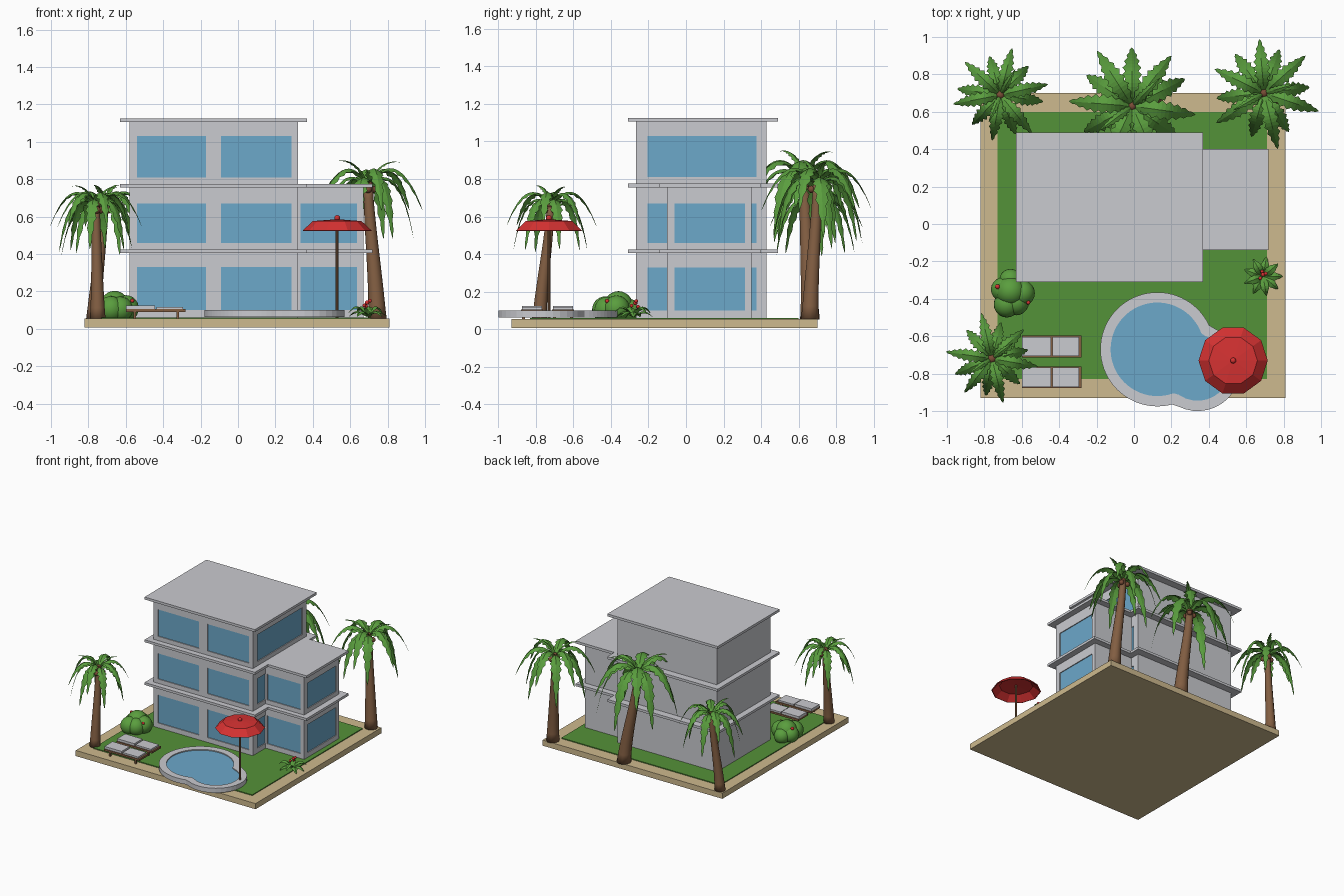
import bpy, bmesh, math, random
from mathutils import Vector, Matrix

if "Cube" in bpy.data.objects:
    bpy.data.objects.remove(bpy.data.objects["Cube"])

random.seed(4)


def mat(name, r, g, b):
    m = bpy.data.materials.new(name)
    lin = [((c / 255 + 0.055) / 1.055) ** 2.4 for c in (r, g, b)]
    m.diffuse_color = (*lin, 1)
    m.use_nodes = True
    m.node_tree.nodes["Principled BSDF"].inputs["Base Color"].default_value = m.diffuse_color
    return m


WALL = mat("pale_grey", 202, 203, 208)
GLASS = mat("pool_blue", 108, 168, 202)
GRASS = mat("lawn_green", 84, 146, 56)
LEAF = mat("leaf_green", 90, 158, 62)
TAN = mat("sand", 206, 186, 142)
WOOD = mat("bark_brown", 130, 94, 66)
NUT = mat("nut_brown", 122, 76, 54)
RED = mat("red", 214, 50, 50)


def finish(name, bm, material, smooth=False, fix=True):
    if fix:
        bmesh.ops.recalc_face_normals(bm, faces=bm.faces)
    me = bpy.data.meshes.new(name)
    bm.to_mesh(me)
    bm.free()
    for p in me.polygons:
        p.use_smooth = smooth
    me.materials.append(material)
    ob = bpy.data.objects.new(name, me)
    bpy.context.scene.collection.objects.link(ob)
    return ob


def add_box(bm, x0, x1, y0, y1, z0, z1):
    m = Matrix.Translation(((x0 + x1) / 2, (y0 + y1) / 2, (z0 + z1) / 2))
    m = m @ Matrix.Diagonal((x1 - x0, y1 - y0, z1 - z0, 1))
    bmesh.ops.create_cube(bm, size=1, matrix=m)


def boxes(name, material, *dims):
    bm = bmesh.new()
    for d in dims:
        add_box(bm, *d)
    return finish(name, bm, material)


def balls(name, material, items, sub=2):
    bm = bmesh.new()
    for x, y, z, r in items:
        bmesh.ops.create_icosphere(bm, subdivisions=sub, radius=r,
                                   matrix=Matrix.Translation((x, y, z)))
    return finish(name, bm, material, True)


def loft(bm, rings, cap=True):
    """Skin closed rings of equal length."""
    vs = [[bm.verts.new(p) for p in ring] for ring in rings]
    n = len(vs[0])
    for a, b in zip(vs, vs[1:]):
        for i in range(n):
            bm.faces.new((a[i], a[(i + 1) % n], b[(i + 1) % n], b[i]))
    if cap:
        bm.faces.new(vs[0][::-1])
        bm.faces.new(vs[-1])


def ring(x, y, z, r, n):
    return [(x + r * math.cos(math.tau * i / n), y + r * math.sin(math.tau * i / n), z)
            for i in range(n)]


# ground plate and lawn
boxes("base_plate", TAN, (-0.82, 0.81, -0.93, 0.70, 0.008, 0.054))
boxes("lawn", GRASS, (-0.73, 0.71, -0.83, 0.60, 0.05, 0.061))

# house: two wall blocks with recessed windows
FLOORS = [(0.10, 0.33), (0.46, 0.67), (0.81, 1.03)]
DEEP = 0.012


def house_block(name, dims, front, side, floors):
    body = boxes(name, WALL, dims)
    yf, xr = dims[2], dims[1]
    cuts, panes = [], []
    for z0, z1 in floors:
        for x0, x1 in front:
            cuts.append((x0, x1, yf - 0.05, yf + DEEP, z0, z1))
            panes.append((x0, x1, yf + DEEP - 0.005, yf + DEEP + 0.002, z0, z1))
        cuts.append((xr - DEEP, xr + 0.05, *side, z0, z1))
        panes.append((xr - DEEP - 0.002, xr - DEEP + 0.005, *side, z0, z1))
    cutter = boxes(name + "_cutter", WALL, *cuts)
    cutter.hide_render = True
    mod = body.modifiers.new("windows", 'BOOLEAN')
    mod.operation, mod.object, mod.solver = 'DIFFERENCE', cutter, 'EXACT'
    bpy.context.view_layer.objects.active = body
    bpy.ops.object.modifier_apply(modifier=mod.name)
    bpy.data.objects.remove(cutter)
    boxes(name + "_windows", GLASS, *panes)


house_block("main_walls", (-0.58, 0.32, -0.265, 0.43, 0.055, 1.11),
            [(-0.54, -0.17), (-0.09, 0.285)], (-0.205, 0.375), FLOORS)
house_block("wing_walls", (0.30, 0.67, -0.10, 0.35, 0.055, 0.76),
            [(0.335, 0.635)], (-0.06, 0.315), FLOORS[:2])

# floor slabs and roofs
slabs = [(-0.63, 0.37, -0.31, 0.49, 1.105, 1.125)]
for z in (0.405, 0.755):
    slabs += [(-0.63, 0.37, -0.31, 0.49, z, z + 0.02), (0.37, 0.72, -0.14, 0.40, z, z + 0.02)]
boxes("floor_slabs", WALL, *slabs)


# pool: outline of two joined circles, seen from the big circle's centre
def pool_outline(shrink, z, n=72):
    cx, cy, dx, dy = 0.125, -0.67, 0.215, -0.10
    big, small = 0.305 - shrink, 0.23 - shrink
    pts = []
    for i in range(n):
        a = math.tau * i / n
        u = dx * math.cos(a) + dy * math.sin(a)
        disc = u * u - (dx * dx + dy * dy) + small * small
        r = max(big, u + math.sqrt(disc)) if disc > 0 else big
        pts.append((cx + r * math.cos(a), cy + r * math.sin(a), z))
    return pts


bm = bmesh.new()
loft(bm, [pool_outline(0, 0.062), pool_outline(0, 0.10),
          pool_outline(0.055, 0.10), pool_outline(0.055, 0.062), pool_outline(0, 0.062)], False)
bmesh.ops.remove_doubles(bm, verts=bm.verts, dist=1e-5)
finish("pool_rim", bm, WALL)
bm = bmesh.new()
loft(bm, [pool_outline(0.053, 0.062), pool_outline(0.053, 0.092)])
finish("pool_water", bm, GLASS)

# parasol
UX, UY = 0.53, -0.73
bm = bmesh.new()
loft(bm, [ring(UX, UY, z, r, 10) for r, z in
          [(0.004, 0.572), (0.125, 0.565), (0.178, 0.522), (0.185, 0.525),
           (0.13, 0.576), (0.004, 0.586)]])
finish("parasol_canopy", bm, RED)
bm = bmesh.new()
loft(bm, [ring(UX, UY, z, 0.008, 8) for z in (0.055, 0.58)])
finish("parasol_pole", bm, WOOD)
balls("parasol_knob", RED, [(UX, UY, 0.592, 0.016)])

# sun loungers
for i, y in enumerate((-0.655, -0.82)):
    legs = [(x, x + 0.015, y + s - 0.007, y + s + 0.007, 0.055, 0.095)
            for x in (-0.56, -0.33) for s in (-0.045, 0.045)]
    boxes(f"lounger_frame_{i}", WOOD, (-0.60, -0.28, y - 0.058, y + 0.058, 0.09, 0.105), *legs)
    boxes(f"lounger_cushions_{i}", WALL, (-0.60, -0.445, y - 0.052, y + 0.052, 0.104, 0.124),
          (-0.435, -0.295, y - 0.052, y + 0.052, 0.104, 0.118))

# round bush with berries
balls("bush", LEAF, [(-0.66, -0.36, 0.125, 0.078), (-0.60, -0.37, 0.11, 0.07),
                     (-0.68, -0.43, 0.105, 0.07), (-0.70, -0.35, 0.105, 0.065),
                     (-0.63, -0.42, 0.105, 0.068), (-0.66, -0.30, 0.10, 0.06)], 3)
balls("bush_berries", RED, [(-0.73, -0.335, 0.165, 0.013), (-0.565, -0.42, 0.15, 0.011)])


# one arched, folded leaf with a toothed edge
def leaf(bm, origin, ang, ctrl, end, half, n=16, tooth=0.66):
    out = Vector((math.cos(ang), math.sin(ang), 0))
    side = Vector((-math.sin(ang), math.cos(ang), 0))
    up = Vector((0, 0, 1))
    rows = []
    for i in range(n + 1):
        t = i / n
        r = 2 * t * (1 - t) * ctrl[0] + t * t * end[0]
        z = 2 * t * (1 - t) * ctrl[1] + t * t * end[1]
        mid = Vector(origin) + out * r + up * z
        w = half * (0.08 + 0.92 * math.sin(math.pi * min(1, t) ** 0.85)) * (1 if i % 2 else tooth)
        if i == n:
            w = 0.001
        rows.append([bm.verts.new(p) for p in
                     (mid + side * w - up * w * 0.45, mid, mid - side * w - up * w * 0.45)])
    for a, b in zip(rows, rows[1:]):
        for k in (0, 1):
            bm.faces.new((a[k], b[k], b[k + 1], a[k + 1]))


# palms: curved trunk, nuts and three tiers of fronds
def palm(name, base, top, h, L, r0, turn):
    bm = bmesh.new()
    rings = []
    for i in range(11):
        t = i / 10
        s = t * t * (3 - 2 * t) * 0.5 + t * 0.5
        r = r0 * (1 - 0.5 * t ** 0.7)
        rings.append(ring(base[0] + (top[0] - base[0]) * s, base[1] + (top[1] - base[1]) * s,
                          0.052 + (h - 0.052) * t, r, 10))
    loft(bm, rings)
    finish(name + "_trunk", bm, WOOD, True)
    nuts = [(top[0] + 0.032 * math.cos(a), top[1] + 0.032 * math.sin(a), h - 0.025, 0.02)
            for a in (turn + 0.4, turn + 2.3, turn + 4.6)]
    balls(name + "_nuts", NUT, nuts + [(*top, h + 0.005, 0.026)])
    bm = bmesh.new()
    # tiers: count, angle shift, control point, tip (in frond lengths)
    tiers = [(6, 0.0, (0.60, 0.55), (0.86, -1.0)),
             (6, 0.52, (0.55, 0.75), (1.0, -0.45)),
             (2, 0.25, (0.22, 0.50), (0.62, 0.42))]
    for n, shift, c, e in tiers:
        for k in range(n):
            a = turn + shift + math.tau * k / n + random.uniform(-0.12, 0.12)
            q = L * random.uniform(0.93, 1.03)
            leaf(bm, (*top, h), a, (c[0] * q, c[1] * q), (e[0] * q, e[1] * q),
                 L * (0.15 if n > 2 else 0.07))
    finish(name + "_fronds", bm, LEAF, fix=False)


palm("front_left_palm", (-0.75, -0.78), (-0.76, -0.72), 0.66, 0.245, 0.042, 0.3)
palm("back_left_palm", (-0.77, 0.66), (-0.715, 0.69), 0.66, 0.265, 0.042, 0.8)
palm("back_right_palm", (0.745, 0.66), (0.695, 0.70), 0.77, 0.30, 0.05, 0.15)
palm("back_palm", (0.10, 0.66), (-0.01, 0.63), 0.80, 0.36, 0.055, 0.5)

# low rosette plant with flowers
bm = bmesh.new()
for k in range(9):
    a = math.tau * k / 9
    leaf(bm, (0.69, -0.28, 0.065), a, (0.055, 0.10 if k % 2 else 0.06),
         (0.105, 0.02 if k % 2 else 0.0), 0.024, 8, 0.9)
finish("rosette_plant", bm, LEAF, fix=False)
balls("rosette_flowers", RED, [(0.69, -0.27, 0.14, 0.012), (0.675, -0.29, 0.125, 0.010),
                               (0.705, -0.265, 0.15, 0.010), (0.685, -0.255, 0.12, 0.010)])
